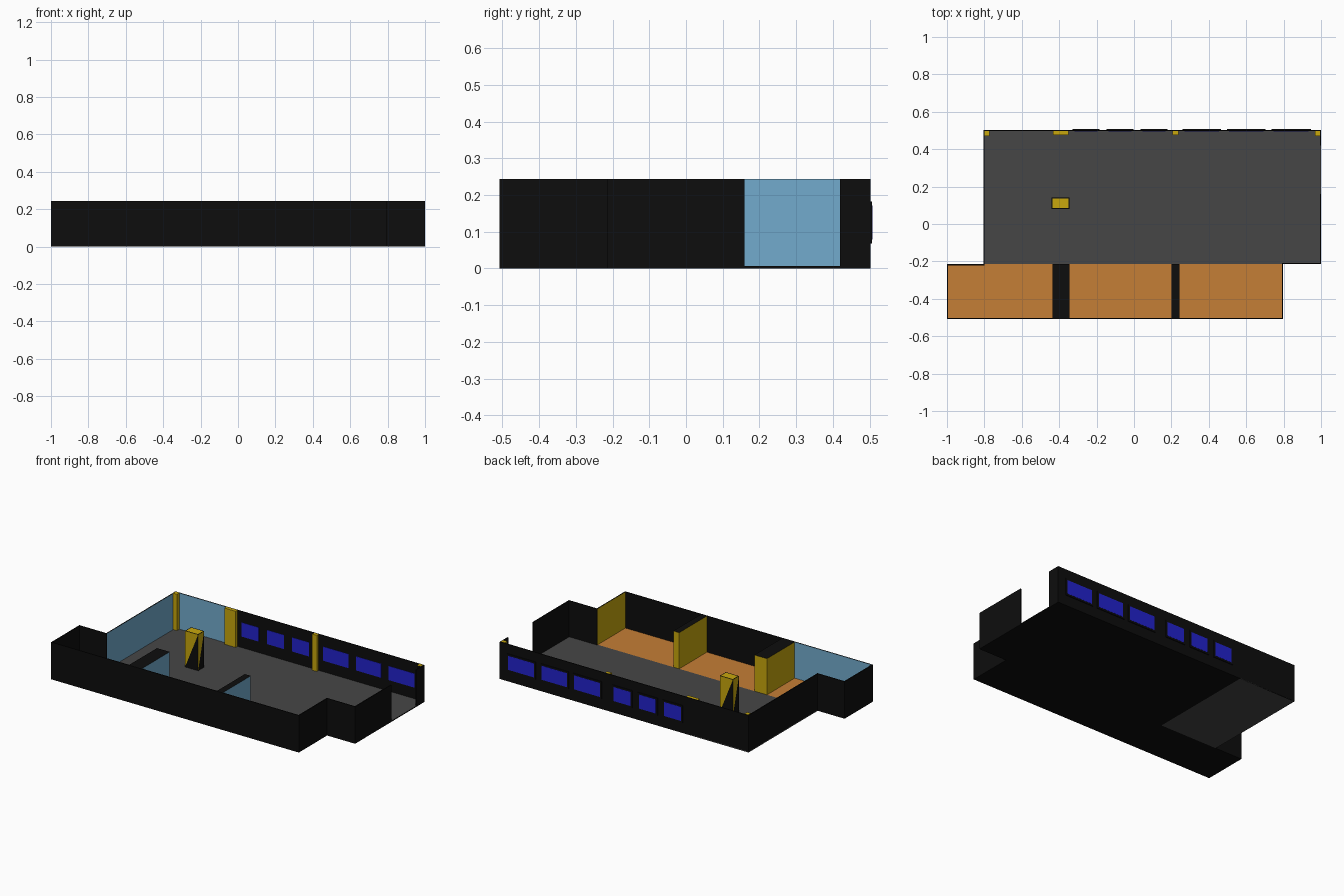
import bpy
import bmesh
from mathutils import Vector

cube = bpy.data.objects.get("Cube")
if cube:
    bpy.data.objects.remove(cube, do_unlink=True)


def material(name, r, g, b):
    m = bpy.data.materials.new(name)
    m.use_nodes = True
    m.diffuse_color = (r, g, b, 1)
    bsdf = next(n for n in m.node_tree.nodes if n.type == "BSDF_PRINCIPLED")
    bsdf.inputs["Base Color"].default_value = (r, g, b, 1)
    return m


BLACK = material("black", 0.004, 0.004, 0.004)
GREY = material("floor grey", 0.062, 0.062, 0.062)
ORANGE = material("floor orange", 0.56, 0.21, 0.037)
BLUE = material("wall blue", 0.17, 0.41, 0.61)
YELLOW = material("trim yellow", 0.58, 0.39, 0.004)
GLASS = material("window blue", 0.016, 0.016, 0.6)

DIRS = {"+x": (1, 0, 0), "-x": (-1, 0, 0), "+y": (0, 1, 0),
        "-y": (0, -1, 0), "+z": (0, 0, 1), "-z": (0, 0, -1)}
T = 0.006    # thin shell thickness
H = 0.243    # wall height


def finish(name, bm, mats):
    mesh = bpy.data.meshes.new(name)
    for m in mats:
        mesh.materials.append(m)
    bm.to_mesh(mesh)
    bm.free()
    ob = bpy.data.objects.new(name, mesh)
    bpy.context.scene.collection.objects.link(ob)
    return ob


def box_mesh(x, y, z):
    bm = bmesh.new()
    bmesh.ops.create_cube(bm, size=1)
    for v in bm.verts:
        v.co = [a + (c + 0.5) * (b - a) for c, (a, b) in zip(v.co, (x, y, z))]
    bm.normal_update()
    return bm


def box(name, x, y, z, base, **faces):
    """Box in a base colour; sides maps a direction to another colour."""
    bm = box_mesh(x, y, z)
    mats = [base]
    for key, mat in faces.get("sides", {}).items():
        mats.append(mat)
        for f in bm.faces:
            if f.normal.dot(Vector(DIRS[key])) > 0.9:
                f.material_index = len(mats) - 1
    return finish(name, bm, mats)


LEFT, RIGHT = -0.805, 1.0        # hall ends
FRONT, STEP, BACK = -0.508, -0.215, 0.502
A_LEFT, A_RIGHT = -1.0, 0.797    # alcove ends
SPLIT = -0.39                    # edge of the blue hall end
ALL_Z = (0, H)

# Floors
box("hall_floor_end", (LEFT, SPLIT), (STEP, BACK), (0, T), GREY)
box("hall_floor", (SPLIT, RIGHT), (STEP, BACK), (0, T), BLACK, sides={"+z": GREY})
box("alcove_floor", (A_LEFT, A_RIGHT), (FRONT, STEP), (0, T), BLACK, sides={"+z": ORANGE})

# Outer walls, black outside and coloured inside
box("hall_left_wall", (LEFT, LEFT + T), (STEP, BACK), ALL_Z, BLACK, sides={"+x": BLUE})
box("back_wall_blue", (LEFT, SPLIT), (BACK - T, BACK), ALL_Z, BLACK, sides={"-y": BLUE})
box("back_wall_dark", (SPLIT, RIGHT), (BACK - T, BACK), ALL_Z, BLACK)
box("hall_right_wall", (RIGHT - T, RIGHT), (STEP, 0.16), ALL_Z, BLACK)
box("doorway_jamb_wall", (RIGHT - T, RIGHT), (0.42, BACK), ALL_Z, BLACK)
box("right_step_wall", (A_RIGHT - T, RIGHT), (STEP, STEP + T), ALL_Z, BLACK)
box("left_step_wall", (A_LEFT, LEFT + T), (STEP - T, STEP), ALL_Z, BLACK)
box("alcove_left_wall", (A_LEFT, A_LEFT + T), (FRONT, STEP), ALL_Z, BLACK)
box("alcove_right_wall", (A_RIGHT - T, A_RIGHT), (FRONT, STEP), ALL_Z, BLACK,
    sides={"-x": YELLOW})
box("front_wall_blue", (A_LEFT, SPLIT), (FRONT, FRONT + T), ALL_Z, BLACK, sides={"+y": BLUE})
box("front_wall_dark", (SPLIT, A_RIGHT), (FRONT, FRONT + T), ALL_Z, BLACK)

# Alcove partitions, and back wall pilasters in line with them
for label, x0, x1 in (("wide", -0.437, -0.345), ("narrow", 0.2, 0.243)):
    box(label + "_partition", (x0, x1), (FRONT + T, STEP), (T, H), BLACK,
        sides={"+x": BLUE, "-x": YELLOW, "+y": YELLOW})
    box(label + "_pilaster", (x0 + 0.005, x1 - 0.005), (0.476, BACK - T), (T, H), YELLOW)

# Corner posts
for label, x0 in (("left", LEFT + T), ("right", RIGHT - T - 0.026)):
    box(label + "_corner_post", (x0, x0 + 0.026), (0.47, BACK - T), (T, H + 0.001), YELLOW,
        sides={"-y": BLACK} if label == "right" else {})

# Freestanding column with diagonal two-tone sides and a dark rim
bm = box_mesh((-0.44, -0.345), (0.08, 0.142), (T, H))
top = [f for f in bm.faces if f.normal.z > 0.9]
bmesh.ops.triangulate(bm, faces=[f for f in bm.faces if abs(f.normal.z) < 0.1])
for f in bm.faces:
    if abs(f.normal.z) < 0.1 and f.calc_center_median().z < H / 2:
        f.material_index = 1
rim = bmesh.ops.inset_region(bm, faces=top, thickness=0.007)
for f in rim["faces"]:
    f.material_index = 1
finish("column", bm, [YELLOW, BLACK])

# Windows: raised outer frame, glass plates on both sides of the wall
spans = [(-0.33, -0.185), (-0.147, -0.003), (0.035, 0.18),
         (0.258, 0.466), (0.498, 0.704), (0.736, 0.945)]
for i, (x0, x1) in enumerate(spans, 1):
    box(f"window_frame_{i}", (x0, x1), (BACK, 0.507), (0.068, 0.182), BLACK)
    pane = (x0 + 0.011, x1 - 0.011)
    box(f"outer_glass_{i}", pane, (0.506, 0.508), (0.079, 0.171), GLASS)
    box(f"inner_glass_{i}", pane, (BACK - T - 0.002, BACK - T), (0.079, 0.171), GLASS)
